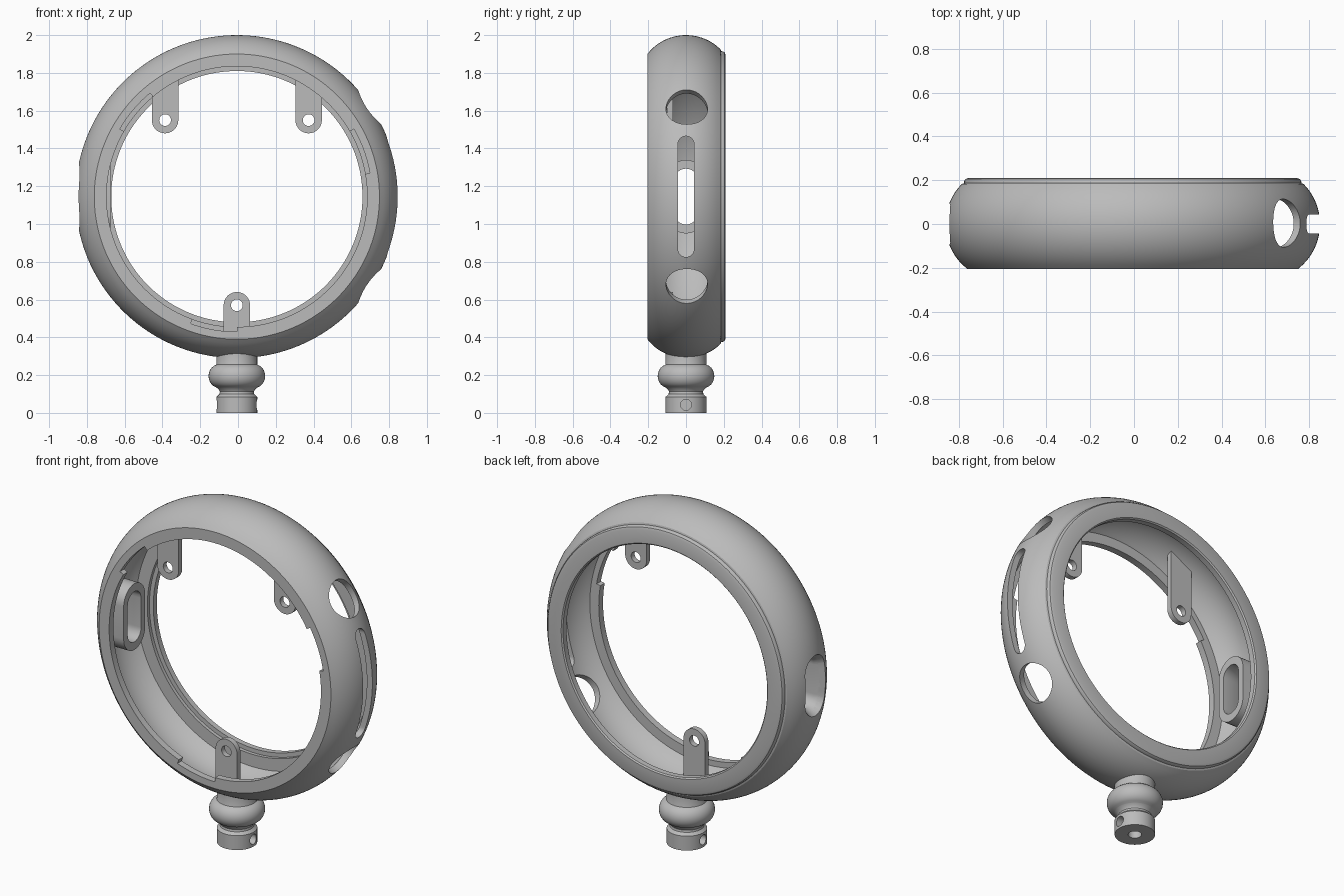
import bpy, bmesh
from math import sin, cos, pi, radians, sqrt
from mathutils import Matrix

CX, CZ = -0.006, 1.145          # ring centre

if "Cube" in bpy.data.objects:
    bpy.data.objects.remove(bpy.data.objects["Cube"])

grey = bpy.data.materials.new("satin_grey")
grey.use_nodes = True
COLOUR = (0.5, 0.5, 0.5, 1)
grey.diffuse_color = COLOUR
grey.node_tree.nodes["Principled BSDF"].inputs["Base Color"].default_value = COLOUR


def finish(name, bm):
    bmesh.ops.recalc_face_normals(bm, faces=bm.faces)
    me = bpy.data.meshes.new(name)
    bm.to_mesh(me)
    bm.free()
    me.materials.append(grey)
    ob = bpy.data.objects.new(name, me)
    bpy.context.collection.objects.link(ob)
    return ob


def loft(name, rings, closed):
    """Skin a list of equal-length point rings, capping the ends if open."""
    bm = bmesh.new()
    rows = [[bm.verts.new(p) for p in ring] for ring in rings]
    pairs = list(zip(rows, rows[1:] + rows[:1])) if closed else list(zip(rows, rows[1:]))
    for a, b in pairs:
        for i in range(len(a)):
            j = (i + 1) % len(a)
            bm.faces.new((a[i], a[j], b[j], b[i]))
    if not closed:
        bm.faces.new(rows[0])
        bm.faces.new(rows[-1])
    return finish(name, bm)


def sweep_y(name, profile, a0=0, a1=360, n=160):
    """Turn an (r, y) outline about the ring axis."""
    closed = a1 - a0 == 360
    angles = [radians(a0 + (a1 - a0) * i / n) for i in range(n if closed else n + 1)]
    return loft(name, [[(CX + r * cos(a), y, CZ + r * sin(a)) for r, y in profile]
                       for a in angles], closed)


def stadium(hw, hh, n=16):
    """Upright rounded slot outline."""
    s = hh - hw
    up = [(hw * cos(pi * i / n), s + hw * sin(pi * i / n)) for i in range(n + 1)]
    return up + [(-u, -v) for u, v in up]


def prism_x(name, outline0, x0, outline1, x1):
    return loft(name, [[(x, u, CZ + v) for u, v in o]
                       for o, x in ((outline0, x0), (outline1, x1))], False)


def cylinder(name, r, length, centre, matrix):
    bm = bmesh.new()
    bmesh.ops.create_cone(bm, cap_ends=True, segments=48, radius1=r, radius2=r, depth=length,
                          matrix=Matrix.Translation(centre) @ matrix)
    return finish(name, bm)


def boolean(ob, cutters, op='DIFFERENCE'):
    bpy.context.view_layer.objects.active = ob
    for c in cutters:
        m = ob.modifiers.new("cut", 'BOOLEAN')
        m.operation, m.solver, m.object = op, 'EXACT', c
        bpy.ops.object.modifier_apply(modifier=m.name)


def discard(cutters):
    for c in cutters:
        bpy.data.objects.remove(c)


def arc(radius, y0, y1, n=20):
    ys = [y0 + (y1 - y0) * i / n for i in range(n + 1)]
    return [(0.595 + sqrt(radius ** 2 - y * y), y) for y in ys]


parts = []

# Hollow ring housing with front and back flanges
profile = arc(0.26, -0.205, 0.183)
profile += [(0.77, 0.186), (0.769, 0.196), (0.763, 0.205), (0.75, 0.21),
            (0.672, 0.21), (0.665, 0.203), (0.665, 0.17), (0.69, 0.17), (0.69, 0.15)]
profile += arc(0.225, 0.15, -0.165)
profile += [(0.69, -0.165), (0.69, -0.205)]
ring = sweep_y("ring_housing", profile)
parts.append(ring)

# Bayonet notches in the front flange
cuts = [sweep_y("notch_cutter", [(0.6, -0.25), (0.715, -0.25), (0.715, -0.15), (0.6, -0.15)],
                a, a + 20, 16) for a in (10, 130, 250)]
# Round ports and long slot on the left side
for a in (radians(34), radians(-34)):
    cuts.append(cylinder("port_cutter", 0.11, 0.4,
                         (CX + 0.85 * cos(a), 0.004, CZ + 0.85 * sin(a)),
                         Matrix.Rotation(pi / 2 - a, 4, 'Y')))
slot = stadium(0.043, 0.32)
cuts.append(prism_x("slot_cutter", slot, 0.6, slot, 1.0))
# Flared pill opening on the right side
inner = stadium(0.062, 0.148)
pill = [prism_x("flare_cutter", stadium(0.108, 0.194), -0.87, inner, -0.79),
        prism_x("pill_cutter", inner, -0.95, inner, -0.6)]
boolean(ring, cuts + pill)

# Sleeve behind the pill opening
outer = stadium(0.1, 0.195)
sleeve = prism_x("pill_sleeve", outer, -0.95, outer, -0.675)
envelope = sweep_y("envelope", arc(0.254, -0.2, 0.18) + [(0.3, 0.18), (0.3, -0.2)])
boolean(sleeve, [envelope], 'INTERSECT')
boolean(sleeve, pill)
parts.append(sleeve)
discard(cuts + pill + [envelope])


# Mounting tabs with screw holes
def tab(name, dx, hole, side):
    w, reach = 0.07, 0.81
    pts = [(dx + w * cos(pi * i / 20), hole - side * w * sin(pi * i / 20)) for i in range(21)]
    pts += [(x, side * sqrt(reach ** 2 - x * x)) for x in (dx - w, dx + w)]
    ob = loft(name, [[(CX + u, y, CZ + v) for u, v in pts] for y in (-0.1, -0.068)], False)
    hole_cut = cylinder("screw_cutter", 0.031, 0.2, (CX + dx, -0.085, CZ + hole),
                        Matrix.Rotation(pi / 2, 4, 'X'))
    boolean(ob, [hole_cut])
    discard([hole_cut])
    parts.append(ob)


tab("upper_right_tab", -0.38, 0.405, 1)
tab("upper_left_tab", 0.38, 0.405, 1)
tab("lower_tab", 0, -0.575, -1)

# Turned stem with a bulb and a bored foot
outline = [(0.036, 0), (0.108, 0), (0.108, 0.085), (0.1, 0.092), (0.092, 0.1), (0.09, 0.112),
           (0.096, 0.124), (0.108, 0.134)]
outline += [(0.095 + 0.055 * cos(t), 0.195 + 0.062 * sin(t))
            for t in [radians(-75 + 15 * i) for i in range(11)]]
outline += [(0.108, 0.258), (0.108, 0.318), (0.036, 0.318)]
stem = loft("stem", [[(CX + r * cos(a), r * sin(a), z) for r, z in outline]
                     for a in [2 * pi * i / 64 for i in range(64)]], True)
side_holes = [cylinder("set_screw_cutter", 0.029, 0.1, (CX + s * 0.11, 0, 0.043),
                       Matrix.Rotation(pi / 2, 4, 'Y')) for s in (-1, 1)]
boolean(stem, side_holes)
discard(side_holes)
parts.append(stem)

# Smooth shading with crisp edges
bpy.ops.object.select_all(action='DESELECT')
for ob in parts:
    ob.select_set(True)
bpy.context.view_layer.objects.active = ring
bpy.ops.object.shade_smooth_by_angle(angle=radians(30))
